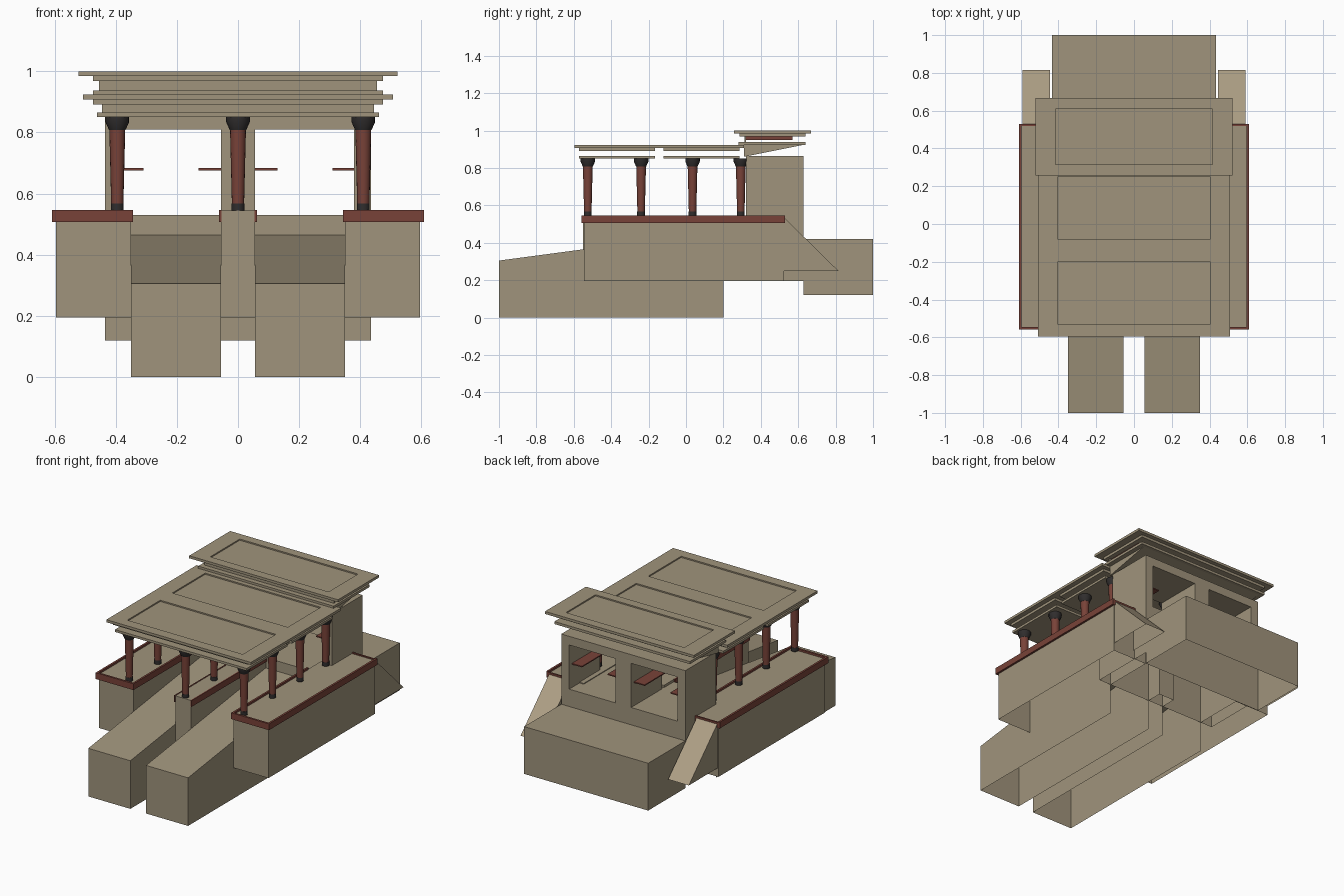
import bpy, bmesh, math
from mathutils import Vector

if "Cube" in bpy.data.objects:
    bpy.data.objects.remove(bpy.data.objects["Cube"])


def mat(name, rgb):
    m = bpy.data.materials.new(name)
    m.diffuse_color = (*rgb, 1)
    m.use_nodes = True
    m.node_tree.nodes["Principled BSDF"].inputs["Base Color"].default_value = m.diffuse_color
    return m


STONE = mat("sandstone", (0.35, 0.295, 0.2))
LIGHT = mat("light_stone", (0.42, 0.345, 0.235))
RED = mat("dark_red", (0.19, 0.055, 0.04))
BLACK = mat("charcoal", (0.03, 0.027, 0.027))


def finish(name, bm, *mats):
    me = bpy.data.meshes.new(name)
    bm.to_mesh(me)
    bm.free()
    for m in mats:
        me.materials.append(m)
    ob = bpy.data.objects.new(name, me)
    bpy.context.collection.objects.link(ob)
    return ob


def prism(name, pts, x0, x1, mats=(STONE,), skip=None, rule=None):
    """Extrude a (y, z) outline along x; skip drops faces by normal."""
    bm = bmesh.new()
    a = [bm.verts.new((x0, y, z)) for y, z in pts]
    b = [bm.verts.new((x1, y, z)) for y, z in pts]
    n = len(pts)
    bm.faces.new(a)
    bm.faces.new(b[::-1])
    for i in range(n):
        j = (i + 1) % n
        bm.faces.new((a[i], b[i], b[j], a[j]))
    bmesh.ops.recalc_face_normals(bm, faces=bm.faces)
    bm.normal_update()
    if rule:
        for f in bm.faces:
            f.material_index = rule(f.normal)
    if skip:
        bmesh.ops.delete(bm, geom=[f for f in bm.faces if skip(f.normal)], context='FACES')
    return finish(name, bm, *mats)


def box(name, x, y, z, m=STONE, skip=None):
    pts = [(y[0], z[0]), (y[1], z[0]), (y[1], z[1]), (y[0], z[1])]
    return prism(name, pts, min(x), max(x), (m,), skip)


def panel_slab(name, hx, y, z, px, py, depth=0.008):
    """Roof slab with a recessed rectangular panel on top."""
    ob = box(name, (-hx, hx), y, z)
    bm = bmesh.new()
    bm.from_mesh(ob.data)
    top = max(bm.faces, key=lambda f: f.normal.z)
    bmesh.ops.inset_region(bm, faces=[top], thickness=0.02)
    mid = sum(y) / 2
    for v in top.verts:
        v.co.x = math.copysign(px, v.co.x)
        v.co.y = py[1] if v.co.y > mid else py[0]
    r = bmesh.ops.extrude_face_region(bm, geom=[top])
    for v in [g for g in r['geom'] if isinstance(g, bmesh.types.BMVert)]:
        v.co.z -= depth
    if top.is_valid:
        bmesh.ops.delete(bm, geom=[top], context='FACES_ONLY')
    bm.to_mesh(ob.data)
    bm.free()


def lathe(name, x, y, prof, mats, bands, seg=16):
    """Revolve (radius, z) points; bands gives the material of each ring."""
    bm = bmesh.new()
    rings = [[bm.verts.new((x + r * math.cos(2 * math.pi * i / seg),
                            y + r * math.sin(2 * math.pi * i / seg), z))
              for i in range(seg)] for r, z in prof]
    for k in range(len(rings) - 1):
        for i in range(seg):
            j = (i + 1) % seg
            f = bm.faces.new((rings[k][i], rings[k][j], rings[k + 1][j], rings[k + 1][i]))
            f.material_index = bands[k]
    f = bm.faces.new(rings[-1])
    f.material_index = bands[-1]
    ob = finish(name, bm, *mats)
    bpy.ops.object.select_all(action='DESELECT')
    ob.select_set(True)
    bpy.context.view_layer.objects.active = ob
    bpy.ops.object.shade_smooth_by_angle(angle=math.radians(35))


def down(n):
    return n.z < -0.9


def down_back(n):
    return n.z < -0.9 or n.y > 0.9


# Long ramps, side platforms, stair wedges (mirrored)
for s, side in ((-1, "left"), (1, "right")):
    prism(f"ramp_{side}", [(-1, 0), (0.2, 0), (0.2, 0.465), (-1, 0.305)],
          *sorted((s * 0.055, s * 0.35)), skip=down_back)
    box(f"platform_{side}", (s * 0.35, s * 0.595), (-0.545, 0.525), (0.195, 0.535), skip=down)
    prism(f"stair_slope_{side}", [(0.525, 0.25), (0.815, 0.25), (0.525, 0.535)],
          *sorted((s * 0.445, s * 0.59)), mats=(STONE, LIGHT), skip=down,
          rule=lambda n: 1 if n.z > 0.3 else 0)
    # red edge trim
    box(f"trim_outer_{side}", (s * 0.595, s * 0.608), (-0.558, 0.53), (0.507, 0.547), RED)
    box(f"trim_inner_{side}", (s * 0.343, s * 0.355), (-0.558, 0.2), (0.507, 0.547), RED)
    box(f"trim_front_{side}", (s * 0.355, s * 0.595), (-0.558, -0.545), (0.507, 0.547), RED)
    box(f"trim_back_{side}", (s * 0.435, s * 0.595), (0.52, 0.53), (0.507, 0.542), RED)
    box(f"trim_center_{side}", (s * 0.054, s * 0.062), (-0.553, 0.2), (0.507, 0.547), RED)
    # gatehouse side wall and the red shelves inside
    box(f"side_wall_{side}", (s * 0.38, s * 0.435), (0.32, 0.628), (0.53, 0.81))
    box(f"shelf_outer_{side}", (s * 0.31, s * 0.38), (0.34, 0.6), (0.676, 0.683), RED)
    box(f"shelf_inner_{side}", (s * 0.055, s * 0.13), (0.34, 0.6), (0.676, 0.683), RED)

# Center platform
box("platform_center", (-0.055, 0.055), (-0.55, 0.3), (0.195, 0.545), skip=down)

# Gatehouse body and rear block
box("gatehouse_base", (-0.435, 0.435), (0.2, 0.628), (0.195, 0.53), skip=down)
box("center_wall", (-0.055, 0.055), (0.32, 0.628), (0.53, 0.81))
box("lintel", (-0.435, 0.435), (0.32, 0.628), (0.81, 0.865))
box("rear_block", (-0.435, 0.435), (0.628, 1.0), (0.12, 0.42), skip=down)

# Columns, wider toward the top, with black base and capital
prof = [(0.021, 0.543), (0.021, 0.568), (0.020, 0.568), (0.026, 0.808),
        (0.027, 0.808), (0.039, 0.835), (0.039, 0.852)]
for i, x in enumerate((-0.395, 0, 0.41)):
    for j, y in enumerate((-0.525, -0.24, 0.035, 0.293)):
        lathe(f"column_{i}_{j}", x, y, prof, (RED, BLACK), (1, 1, 0, 1, 1, 1))

# Lower roof in two halves
for i, (y, py, yi) in enumerate((((-0.595, -0.142), (-0.53, -0.2), (-0.573, -0.165)),
                                 ((-0.142, 0.31), (-0.08, 0.25), (-0.12, 0.285)))):
    panel_slab(f"lower_roof_{i}", 0.507, y, (0.908, 0.924), 0.405, py)
    box(f"lower_roof_step_{i}", (-0.475, 0.475), yi, (0.892, 0.908))
    box(f"lower_ceiling_{i}", (-0.462, 0.462), yi, (0.85, 0.865))

# Upper roof over the gatehouse
panel_slab("upper_roof", 0.522, (0.257, 0.667), (0.984, 1.0), 0.415, (0.315, 0.61))
box("upper_roof_step", (-0.475, 0.475), (0.285, 0.64), (0.968, 0.984))
box("upper_ceiling", (-0.475, 0.475), (0.28, 0.64), (0.922, 0.938))
prism("sloped_support", [(0.31, 0.86), (0.62, 0.922), (0.31, 0.922)], -0.445, 0.445)
box("upper_front_band", (-0.455, 0.455), (0.312, 0.322), (0.938, 0.968))
box("upper_red_beam", (-0.445, 0.445), (0.322, 0.57), (0.95, 0.968), RED)
